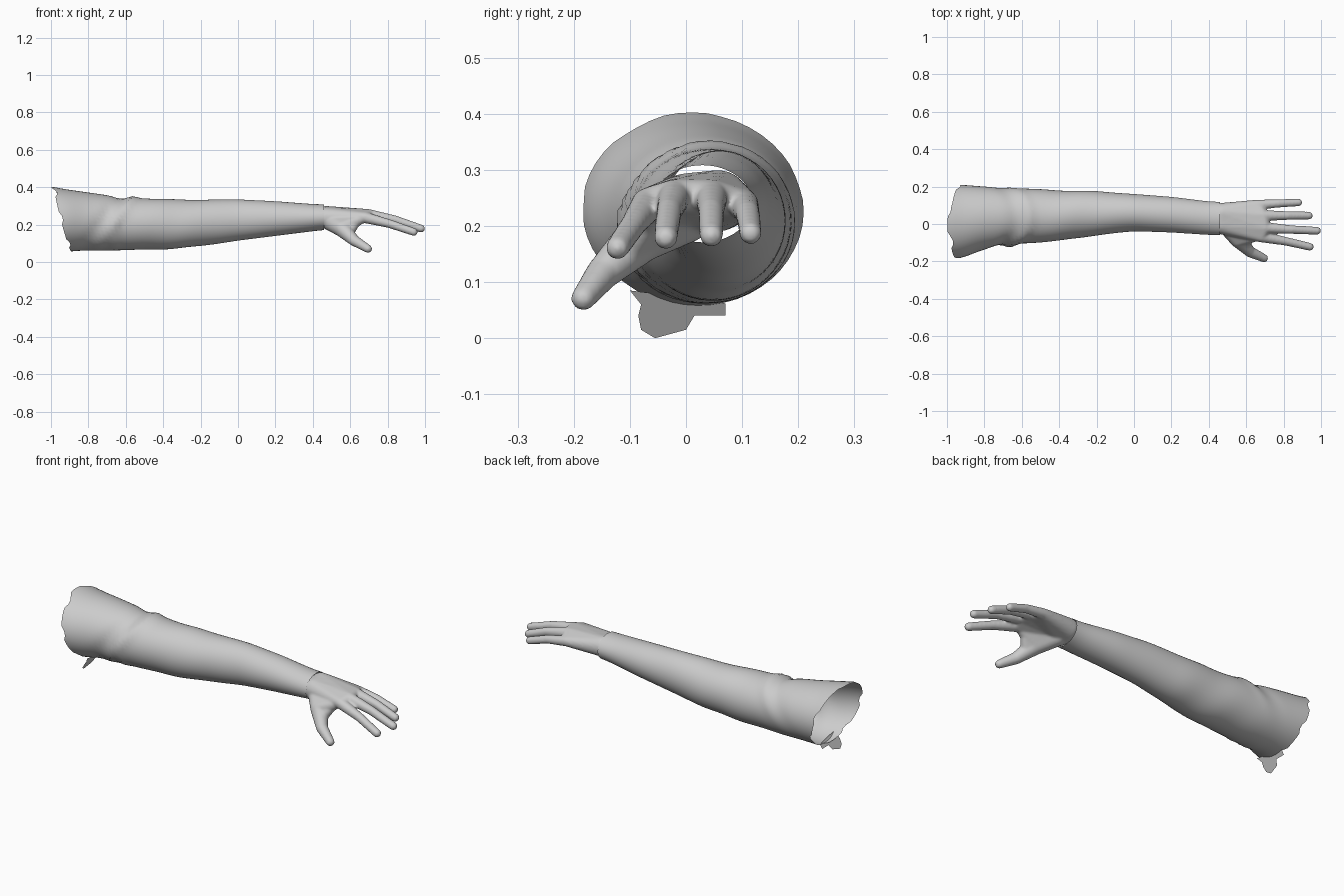
import bpy, bmesh, math
from mathutils import Vector, Matrix

cube = bpy.data.objects.get("Cube")
if cube:
    bpy.data.objects.remove(cube, do_unlink=True)

# One plain grey for everything
grey = bpy.data.materials.new("plain_grey")
grey.use_nodes = True
colour = (0.6, 0.6, 0.6, 1)
grey.diffuse_color = colour
grey.node_tree.nodes["Principled BSDF"].inputs["Base Color"].default_value = colour


def finish(bm, name):
    mesh = bpy.data.meshes.new(name)
    bm.to_mesh(mesh)
    bm.free()
    mesh.materials.append(grey)
    for p in mesh.polygons:
        p.use_smooth = True
    obj = bpy.data.objects.new(name, mesh)
    bpy.context.collection.objects.link(obj)
    return obj


# Sleeve outline stations: x, y min, y max, z min, z max
STATIONS = [
    (-1.00, -.19, .215, .055, .405), (-.93, -.185, .21, .055, .39),
    (-.80, -.135, .20, .062, .372), (-.65, -.108, .192, .063, .35),
    (-.40, -.09, .18, .068, .335), (-.20, -.06, .175, .085, .333),
    (0, -.038, .16, .115, .335), (.20, -.045, .145, .14, .325),
    (.40, -.058, .12, .165, .31), (.46, -.06, .118, .172, .308),
]


def outline(x):
    x = max(STATIONS[0][0], min(STATIONS[-1][0], x))
    for a, b in zip(STATIONS, STATIONS[1:]):
        if x <= b[0]:
            f = (x - a[0]) / (b[0] - a[0])
            return [p + (q - p) * f for p, q in zip(a[1:], b[1:])]


def bump(d, width):
    return math.exp(-(d / width) ** 2)


# Sleeve: open tube, slanted ragged shoulder end, folds at the elbow
SIDES, RINGS = 48, 64
bm = bmesh.new()
rings = []
for i in range(RINGS + 1):
    ring = []
    for k in range(SIDES):
        a = math.tau * k / SIDES
        c, s = math.cos(a), math.sin(a)
        end = -.937 - .045 * s + .01 * c
        end += .012 if k % 7 in (2, 3) else 0
        end -= .015 if 8 < k < 15 else 0
        x = end + (.46 - end) * i / RINGS
        y0, y1, z0, z1 = (sum(v) / 3 for v in zip(*[outline(x + d) for d in (-.03, 0, .03)]))
        # diagonal fold: runs back and down from the top of the elbow
        d = x + .66 - .1 * s
        side = .5 + .5 * math.sin(a - .6)
        grow = 1 + .07 * side * bump(d, .025) - .08 * side * bump(d + .07, .04)
        grow += .05 * bump(x + .66, .025) * max(0, -c)
        grow += .015 * math.sin(x * 21 + 2 * a) * bump(x + .35, .25)
        ring.append(bm.verts.new((x, (y0 + y1) / 2 + (y1 - y0) / 2 * c * grow,
                                  (z0 + z1) / 2 + (z1 - z0) / 2 * s * grow)))
    rings.append(ring)
for r0, r1 in zip(rings, rings[1:]):
    for k in range(SIDES):
        n = (k + 1) % SIDES
        bm.faces.new((r0[k], r0[n], r1[n], r1[k]))
bmesh.ops.recalc_face_normals(bm, faces=bm.faces)
finish(bm, "sleeve")

# Torn scrap hanging under the shoulder end
SCRAP = [(-.1, .085), (-.08, .06), (-.085, .04), (-.06, .03), (-.08, .015),
         (-.055, 0), (0, .015), (.015, .04), (.07, .04), (.07, .062), (-.02, .075)]
bm = bmesh.new()
bm.faces.new([bm.verts.new((-.91 + .6 * z, y, z)) for y, z in reversed(SCRAP)])
bmesh.ops.triangulate(bm, faces=bm.faces)
finish(bm, "torn_scrap")

# Hand: rounded hulls stretched over balls, fused into one skin
hand = bmesh.new()


def hull(*balls):
    part = bmesh.new()
    for x, y, z, r in balls:
        bmesh.ops.create_icosphere(part, subdivisions=3, radius=r,
                                   matrix=Matrix.Translation((x, y, z)))
    out = bmesh.ops.convex_hull(part, input=part.verts)
    loose = {g for g in out["geom_interior"] + out["geom_unused"]
             if isinstance(g, bmesh.types.BMVert)}
    bmesh.ops.delete(part, geom=list(loose), context='VERTS')
    bmesh.ops.recalc_face_normals(part, faces=part.faces)
    mesh = bpy.data.meshes.new("hull_part")
    part.to_mesh(mesh)
    part.free()
    hand.from_mesh(mesh)
    bpy.data.meshes.remove(mesh)


def chain(*balls):
    for a, b in zip(balls, balls[1:]):
        hull(a, b)


wrist = [(.47, 0, .238, .056), (.47, .058, .245, .055)]
knuckles = [(.68, -.068, .238, .03), (.70, -.02, .253, .03),
            (.69, .045, .253, .03), (.66, .103, .238, .027)]
middles = [(.81, -.092, .205, .023), (.84, -.03, .226, .023),
           (.82, .045, .226, .023), (.77, .11, .222, .022)]
tips = [(.94, -.122, .161, .021), (.979, -.036, .179, .021),
        (.935, .045, .183, .021), (.88, .115, .187, .02)]
for first, second in zip(knuckles, knuckles[1:]):
    hull(*wrist, first, second)
for finger in zip(knuckles, middles, tips):
    chain(*finger)
# thumb and the web joining it to the palm
thumb = [(.49, 0, .22, .05), (.555, -.08, .18, .045),
         (.62, -.148, .116, .03), (.695, -.183, .071, .022)]
chain(*thumb)
hull(thumb[0], thumb[1], (.65, -.065, .228, .028))
hull(thumb[1], (.59, -.105, .155, .03), (.63, -.065, .215, .025))

hand_obj = finish(hand, "hand")
fuse = hand_obj.modifiers.new("fuse", 'REMESH')
fuse.mode = 'VOXEL'
fuse.voxel_size = .006
fuse.use_smooth_shade = True
soften = hand_obj.modifiers.new("soften", 'SMOOTH')
soften.factor = .5
soften.iterations = 6
